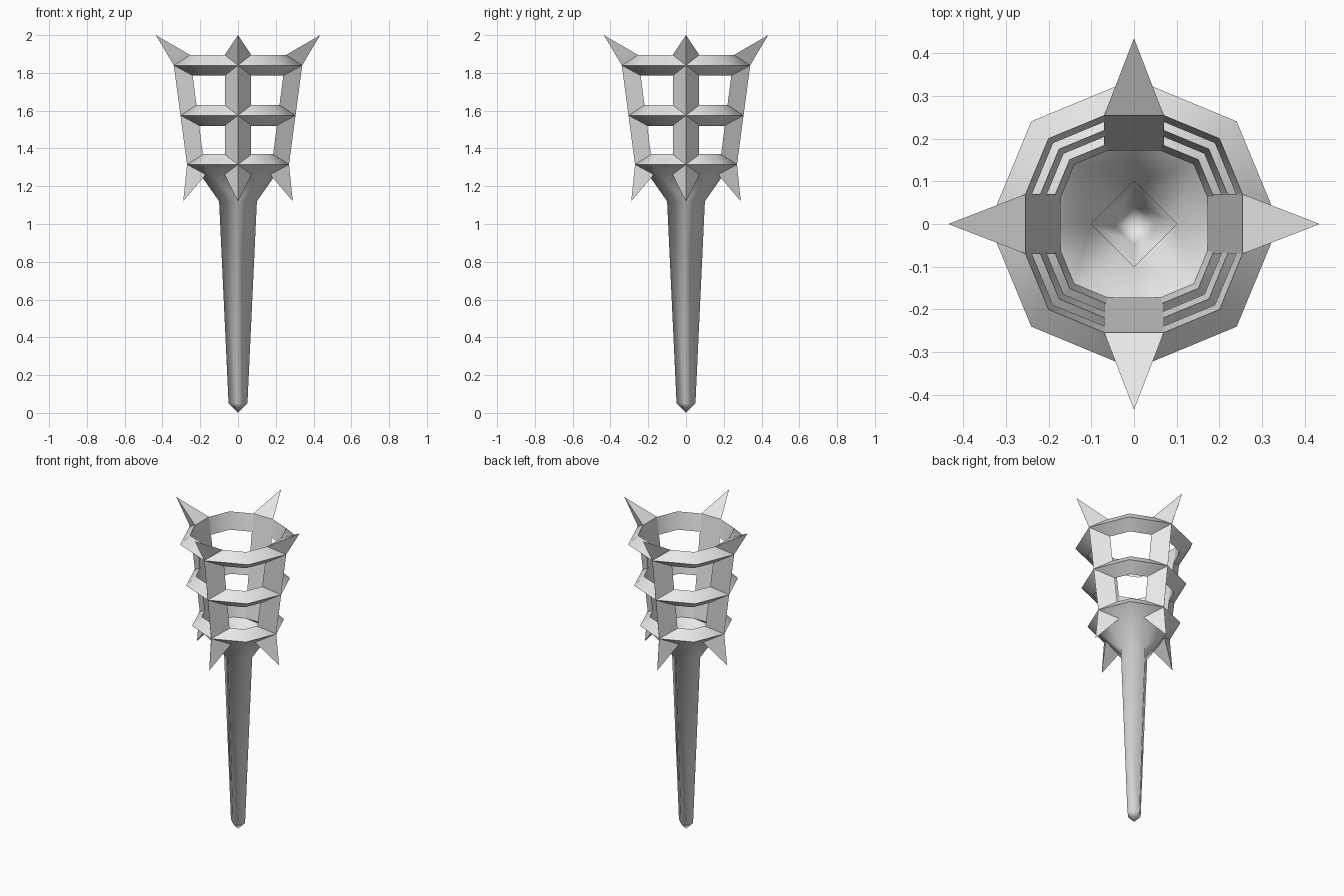
import bpy, bmesh, math

if "Cube" in bpy.data.objects:
    bpy.data.objects.remove(bpy.data.objects["Cube"])

iron = bpy.data.materials.new("grey_iron")
iron.diffuse_color = (0.8, 0.8, 0.8, 1)
iron.use_nodes = True
iron.node_tree.nodes["Principled BSDF"].inputs["Base Color"].default_value = iron.diffuse_color


def finish(name, bm, angle=None):
    bmesh.ops.recalc_face_normals(bm, faces=bm.faces[:])
    me = bpy.data.meshes.new(name)
    bm.to_mesh(me)
    bm.free()
    me.materials.append(iron)
    ob = bpy.data.objects.new(name, me)
    bpy.context.collection.objects.link(ob)
    if angle:
        bpy.ops.object.select_all(action='DESELECT')
        ob.select_set(True)
        bpy.context.view_layer.objects.active = ob
        bpy.ops.object.shade_smooth_by_angle(angle=math.radians(angle))
    return ob


def loop(bm, r, z, n=8):
    return [bm.verts.new((r * math.cos(2 * math.pi * i / n),
                          r * math.sin(2 * math.pi * i / n), z)) for i in range(n)]


def bridge(bm, a, b):
    n = len(a)
    for i in range(n):
        j = (i + 1) % n
        bm.faces.new((a[i], a[j], b[j], b[i]))


# Cage rings: eight sides, triangular section, leaning outwards
def ring(name, R, z, closed=True):
    bm = bmesh.new()
    top = loop(bm, R - 0.057, z + 0.055)
    out = loop(bm, R, z)
    low = loop(bm, R - 0.072, z - 0.055)
    bridge(bm, top, out)
    if closed:
        bridge(bm, out, low)
    bridge(bm, low, top)
    finish(name, bm, 46)


ring("upper_ring", 0.34, 1.84)
ring("middle_ring", 0.305, 1.575)
ring("lower_ring", 0.27, 1.315, False)

# Four posts with a spike at each end
for k in range(4):
    bm = bmesh.new()
    a = k * math.pi / 2
    c, s = math.cos(a), math.sin(a)
    P = lambda r, t, z: bm.verts.new((r * c - t * s, r * s + t * c, z))
    o1, o2 = P(0.34, 0, 1.84), P(0.27, 0, 1.315)
    a1, b1 = P(0.254, 0.07, 1.895), P(0.254, -0.07, 1.895)
    a2, b2 = P(0.172, 0.07, 1.26), P(0.172, -0.07, 1.26)
    t1, t2 = P(0.435, 0, 2.0), P(0.29, 0, 1.12)
    for f in ((o1, o2, a2, a1), (o1, b1, b2, o2), (a1, a2, b2, b1),
              (o1, a1, t1), (o1, t1, b1), (a1, b1, t1),
              (o2, t2, a2), (o2, b2, t2), (a2, t2, b2)):
        bm.faces.new(f)
    finish("spiked_post_%d" % (k + 1), bm)

# Cup flaring from the four-sided handle to the lower ring, open inside
bm = bmesh.new()
rim = loop(bm, 0.27, 1.315)
mid = loop(bm, 0.198, 1.26)
neck = loop(bm, 0.1, 1.12, 4)
foot = loop(bm, 0.05, 0.05, 4)
tip = bm.verts.new((0, 0, 0))
bridge(bm, rim, mid)
for i in range(4):
    j = (i + 1) % 4
    m = mid[2 * i + 1]
    bm.faces.new((mid[2 * i], m, neck[i]))
    bm.faces.new((m, neck[j], neck[i]))
    bm.faces.new((m, mid[2 * j], neck[j]))
    bm.faces.new((foot[i], foot[j], tip))
bridge(bm, neck, foot)
finish("handle_and_cup", bm, 120)
